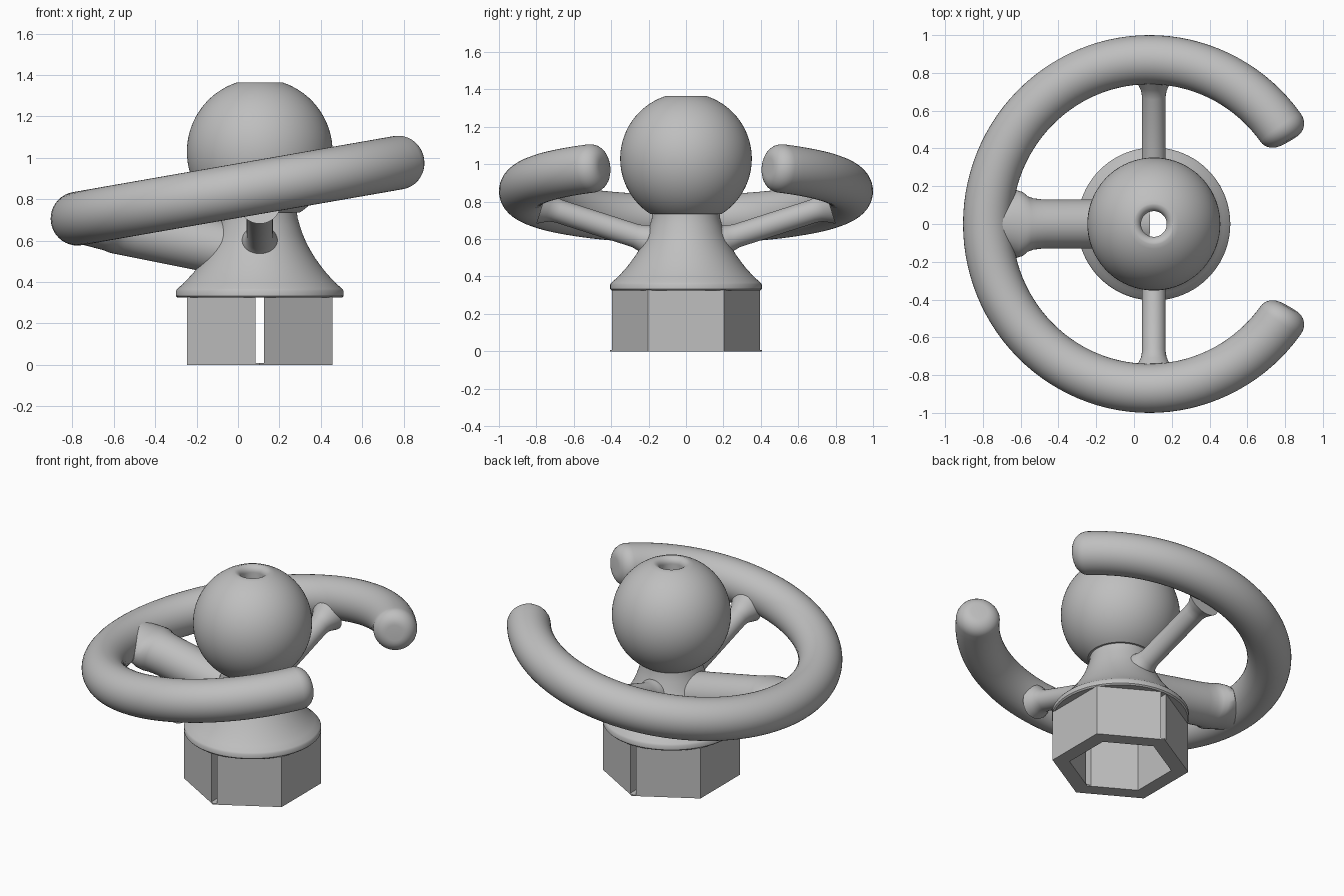
import bpy, bmesh
from math import sin, cos, pi, radians, asin
from mathutils import Vector, Matrix

cube = bpy.data.objects.get("Cube")
if cube:
    bpy.data.objects.remove(cube, do_unlink=True)

AXIS_X = 0.105          # vertical axis of hub and knob

grey = bpy.data.materials.new("plain grey")
grey.use_nodes = True
grey.diffuse_color = (0.52, 0.52, 0.52, 1)
grey.node_tree.nodes["Principled BSDF"].inputs["Base Color"].default_value = (0.52, 0.52, 0.52, 1)


def finish(name, bm, smooth=True):
    bmesh.ops.recalc_face_normals(bm, faces=bm.faces)
    mesh = bpy.data.meshes.new(name)
    bm.to_mesh(mesh)
    bm.free()
    mesh.materials.append(grey)
    obj = bpy.data.objects.new(name, mesh)
    bpy.context.collection.objects.link(obj)
    if smooth:
        bpy.ops.object.select_all(action='DESELECT')
        obj.select_set(True)
        bpy.context.view_layer.objects.active = obj
        bpy.ops.object.shade_smooth_by_angle(angle=radians(35))
    return obj


def loft(name, rings, looped=False):
    """Skin a list of closed rings, capped at the ends unless looped."""
    bm = bmesh.new()
    rows = [[bm.verts.new(p) for p in ring] for ring in rings]
    pairs = list(zip(rows, rows[1:]))
    if looped:
        pairs.append((rows[-1], rows[0]))
    else:
        bm.faces.new(rows[0])
        bm.faces.new(rows[-1])
    for a, b in pairs:
        for i in range(len(a)):
            j = (i + 1) % len(a)
            bm.faces.new((a[i], a[j], b[j], b[i]))
    return finish(name, bm)


def ellipse(centre, u, v, ru, rv, n=40):
    return [centre + u * ru * cos(2 * pi * i / n) + v * rv * sin(2 * pi * i / n)
            for i in range(n)]


# Hub and knob: one lathed body with a bore through it
BALL_Z, BALL_R, TOP_Z, BORE, LIP = 1.03, 0.352, 1.365, 0.068, 0.04
profile = [(0.29, 0.325), (0.397, 0.325), (0.405, 0.333), (0.405, 0.358), (0.398, 0.368),
           (0.37, 0.392), (0.345, 0.418), (0.318, 0.448), (0.295, 0.478), (0.268, 0.515),
           (0.245, 0.553), (0.225, 0.59), (0.208, 0.63), (0.193, 0.675), (0.183, 0.71),
           (0.180, 0.735)]
low, high = asin((0.735 - BALL_Z) / BALL_R), asin((TOP_Z - BALL_Z) / BALL_R)
for i in range(33):
    a = low + (high - low) * i / 32
    profile.append((BALL_R * cos(a), BALL_Z + BALL_R * sin(a)))
for i in range(1, 9):
    a = pi / 2 * i / 8
    profile.append((BORE + LIP - LIP * sin(a), TOP_Z - LIP + LIP * cos(a)))
profile += [(BORE, 0.55), (0.12, 0.5), (0.2, 0.4)]
X, Y, Z = Vector((1, 0, 0)), Vector((0, 1, 0)), Vector((0, 0, 1))
loft("hub_and_knob",
     [ellipse(Vector((AXIS_X, 0, z)), X, Y, r, r, 80) for r, z in profile], looped=True)


# Hexagonal socket with slotted front and back corners
def hexagon(name, radius, z0, z1):
    bm = bmesh.new()
    place = Matrix.Translation((AXIS_X, 0, (z0 + z1) / 2)) @ Matrix.Rotation(pi / 6, 4, 'Z')
    bmesh.ops.create_cone(bm, cap_ends=True, segments=6, radius1=radius, radius2=radius,
                          depth=z1 - z0, matrix=place)
    # keep two corners on the y axis
    if max(v.co.y for v in bm.verts) < radius * 0.95:
        bmesh.ops.rotate(bm, verts=bm.verts, cent=(AXIS_X, 0, 0),
                         matrix=Matrix.Rotation(pi / 6, 3, 'Z'))
    return finish(name, bm, False)


def cut(target, cutter):
    mod = target.modifiers.new(cutter.name, 'BOOLEAN')
    mod.operation, mod.solver, mod.object = 'DIFFERENCE', 'EXACT', cutter
    cutter.hide_render = True
    cutter.hide_set(True)


socket = hexagon("hex_socket", 0.407, 0, 0.327)
cut(socket, hexagon("socket_cavity_cutter", 0.305, -0.1, 0.5))
bm = bmesh.new()
bmesh.ops.create_cube(bm, size=1, matrix=Matrix.Translation((AXIS_X, 0, 0.208))
                      @ Matrix.Diagonal((0.04, 1.2, 0.4, 1)))
cut(socket, finish("corner_slot_cutter", bm, False))

# Open tilted rim with rounded ends
RIM_R, TUBE, ROUND = 0.87, 0.13, 0.08
rim_centre = Vector((0.082, 0, 0.856))
tilt = Matrix.Rotation(radians(-9.9), 3, 'Y')
start = radians(30.5)
ends = [(start + ROUND * (1 - sin(a)) / RIM_R, TUBE - ROUND + ROUND * cos(a))
        for a in (pi / 2 * (1 - i / 8) for i in range(9))]
first = ends[-1][0]
middle = [(first + (2 * pi - 2 * first) * i / 90, TUBE) for i in range(1, 90)]
stations = ends + middle + [(2 * pi - t, r) for t, r in reversed(ends)]
rings = []
for t, r in stations:
    out = tilt @ Vector((cos(t), sin(t), 0))
    rings.append(ellipse(rim_centre + out * RIM_R, out, tilt @ Z, r, r))
loft("rim", rings)


# Spokes: straight bars flared where they meet rim and hub
def spoke(name, a, b, sections):
    a, b = Vector(a), Vector(b)
    along = (b - a).normalized()
    side = along.cross(Z).normalized()
    up = side.cross(along)
    loft(name, [ellipse(a.lerp(b, t), side, up, w, h) for t, w, h in sections])


R = 0.063
thin = [(0, R * 1.6, R * 1.6), (0.12, R * 1.45, R * 1.45), (0.17, R * 1.15, R * 1.15), (0.22, R, R),
        (0.75, R, R), (0.79, R * 1.08, R * 1.08), (0.82, R * 1.25, R * 1.25), (0.87, R * 1.6, R * 1.6)]
for name, s in (("front_spoke", -1), ("back_spoke", 1)):
    spoke(name, (AXIS_X, s * 0.1, 0.563), (AXIS_X, s * 0.87, 0.81), thin)

W = 0.13
wide = [(0, W, W), (0.2, W, W), (0.65, W, W), (0.71, W + 0.006, W), (0.75, W + 0.018, W),
        (0.78, W + 0.04, W), (0.82, W + 0.05, W * 0.95), (0.95, W, W * 0.9)]
spoke("side_spoke", (0.06, 0, 0.538), (-0.775, 0, 0.705), wide)
